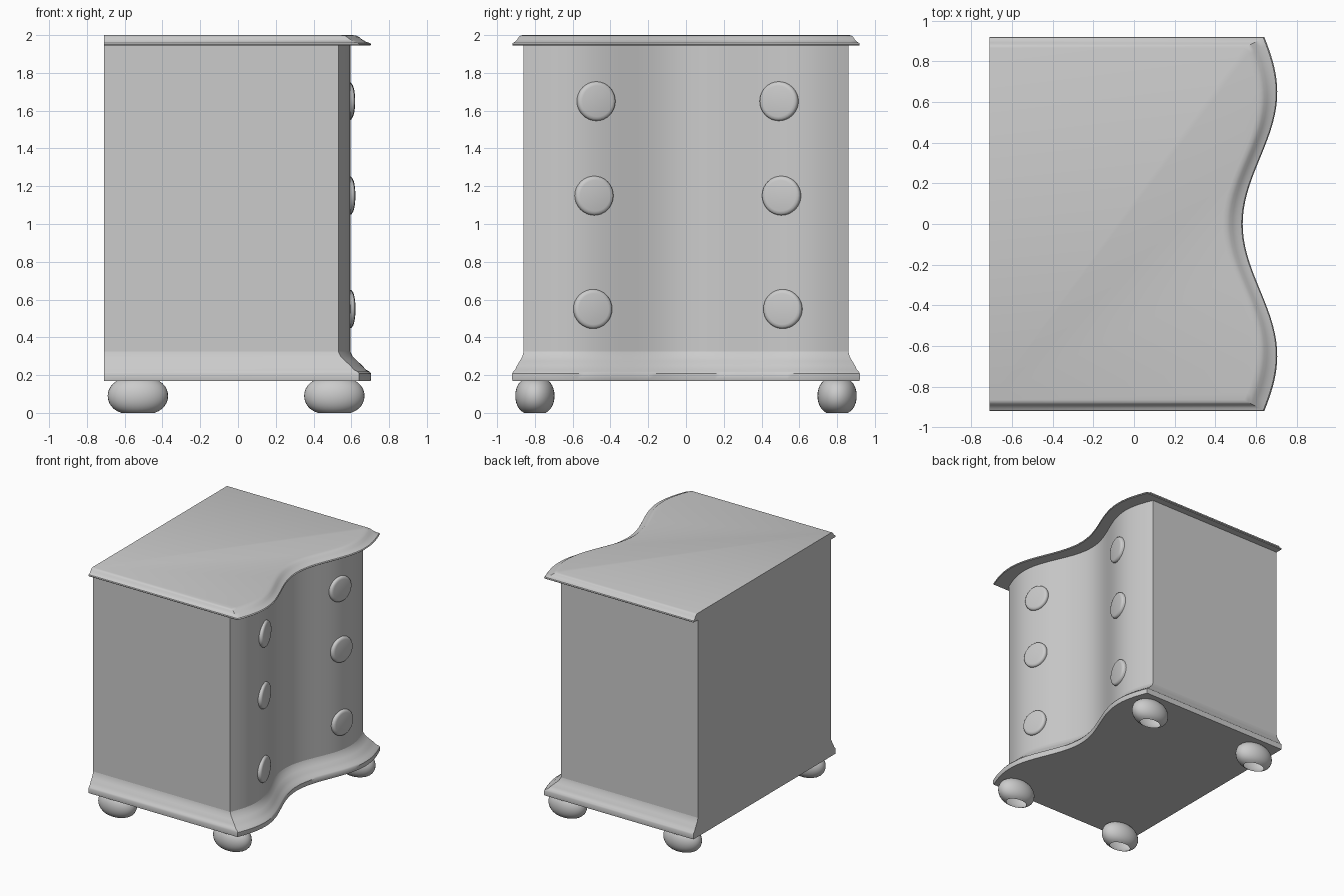
import bpy, bmesh, math
from mathutils import Vector

cube = bpy.data.objects.get("Cube")
if cube:
    bpy.data.objects.remove(cube, do_unlink=True)

grey = bpy.data.materials.new("plain grey")
grey.use_nodes = True
colour = (0.6, 0.6, 0.6, 1)
grey.diffuse_color = colour
grey.node_tree.nodes["Principled BSDF"].inputs["Base Color"].default_value = colour

BACK, HALF, STEPS = -0.71, 0.86, 48


def front(y):
    """Serpentine depth of the body front at a given y."""
    return 0.51 - 0.085 * math.cos(math.pi * y / (0.705 * HALF))


def finish(name, bm, angle=35):
    bmesh.ops.recalc_face_normals(bm, faces=bm.faces)
    mesh = bpy.data.meshes.new(name)
    bm.to_mesh(mesh)
    bm.free()
    mesh.materials.append(grey)
    obj = bpy.data.objects.new(name, mesh)
    bpy.context.collection.objects.link(obj)
    bpy.ops.object.select_all(action="DESELECT")
    obj.select_set(True)
    bpy.context.view_layer.objects.active = obj
    bpy.ops.object.shade_smooth_by_angle(angle=math.radians(angle))
    return obj


def loft(name, rings, cap_start=True, angle=35):
    """Skin closed rings of points and cap the ends."""
    bm = bmesh.new()
    loops = [[bm.verts.new(p) for p in ring] for ring in rings]
    n = len(loops[0])
    for a, b in zip(loops, loops[1:]):
        for i in range(n):
            j = (i + 1) % n
            bm.faces.new((a[i], a[j], b[j], b[i]))
    if cap_start:
        bm.faces.new(loops[0])
    bm.faces.new(loops[-1])
    return finish(name, bm, angle)


def plan(z, out):
    """Plan outline: flat back, flared sides, wavy front."""
    side, forward = out * 0.06, out * 0.11
    ring = [(BACK, HALF + side, z), (BACK, -HALF - side, z)]
    for i in range(STEPS + 1):
        y = HALF * (2 * i / STEPS - 1)
        ring.append((front(y) + forward, y * (HALF + side) / HALF, z))
    return ring


# Carcass and mouldings, as (height, flare) sections
loft("body", [plan(0.30, 0), plan(1.955, 0)])
loft("base_moulding", [plan(z, o) for z, o in (
    (0.17, 0.97), (0.178, 1), (0.208, 1), (0.218, 0.93), (0.228, 0.75),
    (0.25, 0.58), (0.275, 0.33), (0.30, 0.1), (0.325, 0.0))])
loft("top_board", [plan(z, o) for z, o in (
    (1.945, 0.95), (1.95, 1), (1.958, 0.95), (1.965, 0.75),
    (1.978, 0.55), (1.99, 0.42), (1.997, 0.28), (2.0, 0.1))])


def circle(rx, ry, n=32):
    return [(rx * math.cos(math.tau * i / n), ry * math.sin(math.tau * i / n))
            for i in range(n)]


# Bun feet, hollow and open underneath
for end, fx in (("back", -0.53), ("front", 0.51)):
    for hand, fy in (("right", -0.80), ("left", 0.80)):
        rings = []
        for k in range(13):
            a = math.radians(-65 + 130 * k / 12)
            s = math.cos(a) ** 0.7
            z = 0.09 + 0.09 * math.sin(a) / math.sin(math.radians(65))
            rings.append([(fx + x, fy + y, z) for x, y in circle(0.16 * s, 0.104 * s)])
        loft(f"{end}_{hand}_foot", rings, cap_start=False, angle=50)

# Round drawer pulls lying square to the curved front
pulls = (("top", 1.65, -0.475, 0.492), ("middle", 1.15, -0.486, 0.505),
         ("bottom", 0.55, -0.493, 0.512))
for level, z, *ys in pulls:
    for hand, y in zip(("right", "left"), ys):
        slope = (front(y + 0.01) - front(y - 0.01)) / 0.02
        normal = Vector((1, -slope, 0)).normalized()
        across = Vector((slope, 1, 0)).normalized()
        centre = Vector((front(y), y, z))
        rings = []
        for h, r in ((-0.03, 0.104), (0.004, 0.104), (0.012, 0.101),
                     (0.018, 0.094), (0.021, 0.082)):
            rings.append([centre + normal * h + across * u + Vector((0, 0, v))
                          for u, v in circle(r, r)])
        loft(f"{level}_{hand}_pull", rings, angle=50)
